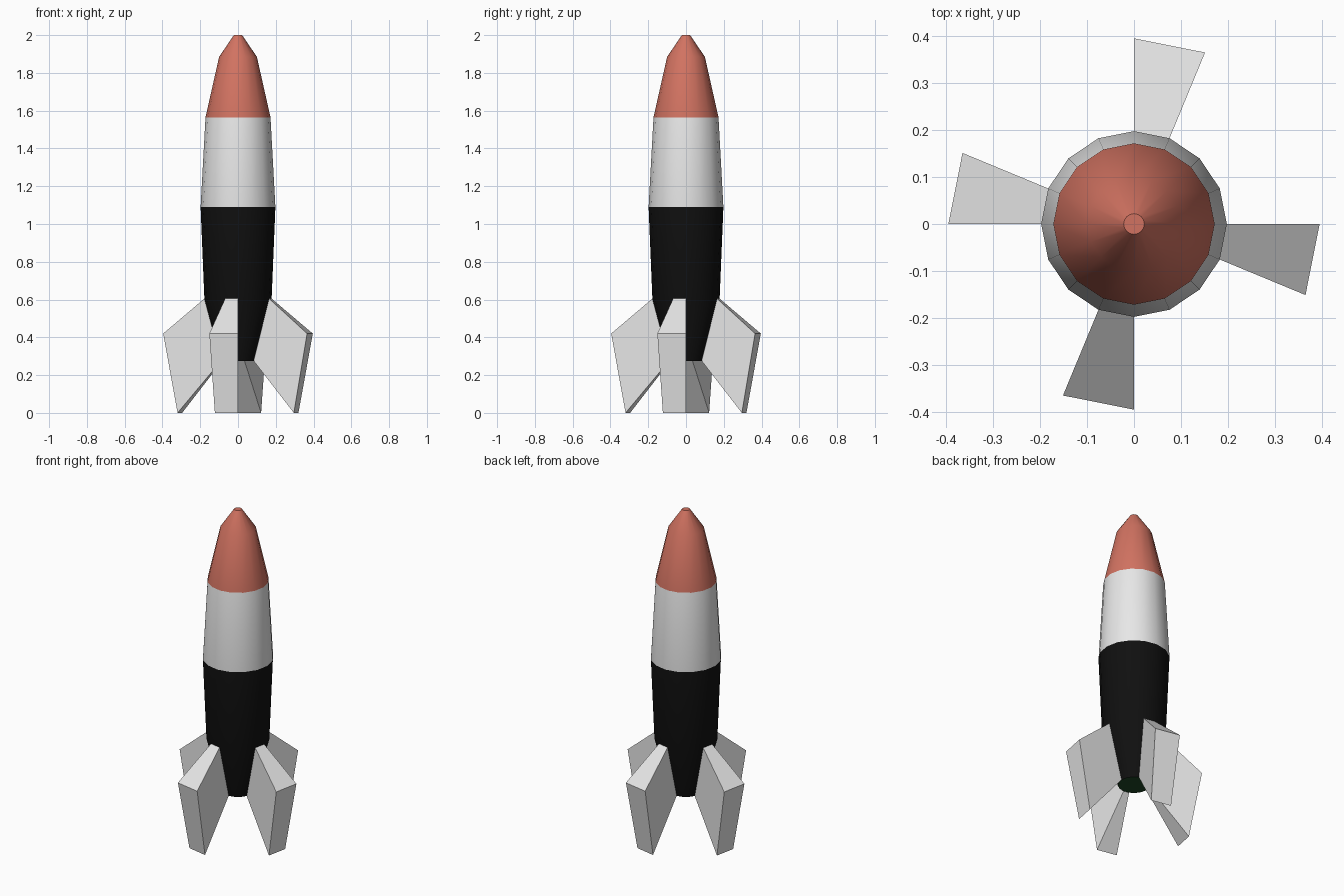
import bpy, bmesh, math

if "Cube" in bpy.data.objects:
    bpy.data.objects.remove(bpy.data.objects["Cube"])

SIDES = 16
STEP = 2 * math.pi / SIDES
# radius, height of each ring from tail to tip
PROFILE = [(0.09, 0.275), (0.178, 0.605), (0.198, 1.09), (0.172, 1.565), (0.1, 1.885), (0.022, 2.0)]


def material(name, rgb):
    m = bpy.data.materials.new(name)
    m.diffuse_color = (*rgb, 1)
    m.use_nodes = True
    m.node_tree.nodes["Principled BSDF"].inputs["Base Color"].default_value = m.diffuse_color
    return m


white = material("white paint", (0.8, 0.8, 0.8))
black = material("black paint", (0.005, 0.005, 0.005))
red = material("coral red paint", (0.64, 0.17, 0.12))
green = material("dark green exhaust", (0.012, 0.06, 0.018))


def polar(r, angle, z):
    return (r * math.cos(angle), r * math.sin(angle), z)


def finish(bm, name, mats):
    bmesh.ops.recalc_face_normals(bm, faces=bm.faces)
    me = bpy.data.meshes.new(name)
    bm.to_mesh(me)
    bm.free()
    for m in mats:
        me.materials.append(m)
    ob = bpy.data.objects.new(name, me)
    bpy.context.collection.objects.link(ob)
    return ob


# Body: lathed rings, coloured in bands by height
bm = bmesh.new()
rings = [[bm.verts.new(polar(r, i * STEP, z)) for i in range(SIDES)] for r, z in PROFILE]
for low, high in zip(rings, rings[1:]):
    for i in range(SIDES):
        j = (i + 1) % SIDES
        bm.faces.new((low[i], low[j], high[j], high[i]))
bm.faces.new(rings[0][::-1])
bm.faces.new(rings[-1])
for f in bm.faces:
    z = f.calc_center_median().z
    f.material_index = 3 if z < 0.3 else 0 if z < 1.09 else 1 if z < 1.565 else 2
body = finish(bm, "body", [black, white, red, green])
bpy.context.view_layer.objects.active = body
body.select_set(True)
bpy.ops.object.shade_smooth_by_angle(angle=math.radians(30))

# Fins: one body facet wide, swept outward and down, root left open on the body
FIN = [PROFILE[1], (0.396, 0.42), (0.32, 0.0), PROFILE[0]]
for name, start in (("right_fin", 0), ("back_fin", 90), ("left_fin", 180), ("front_fin", 270)):
    a = math.radians(start)
    bm = bmesh.new()
    near = [bm.verts.new(polar(r, a, z)) for r, z in FIN]
    far = [bm.verts.new(polar(r, a - STEP, z)) for r, z in FIN]
    bm.faces.new(near)
    bm.faces.new(far[::-1])
    for k in range(3):
        bm.faces.new((near[k], far[k], far[k + 1], near[k + 1]))
    finish(bm, name, [white])
